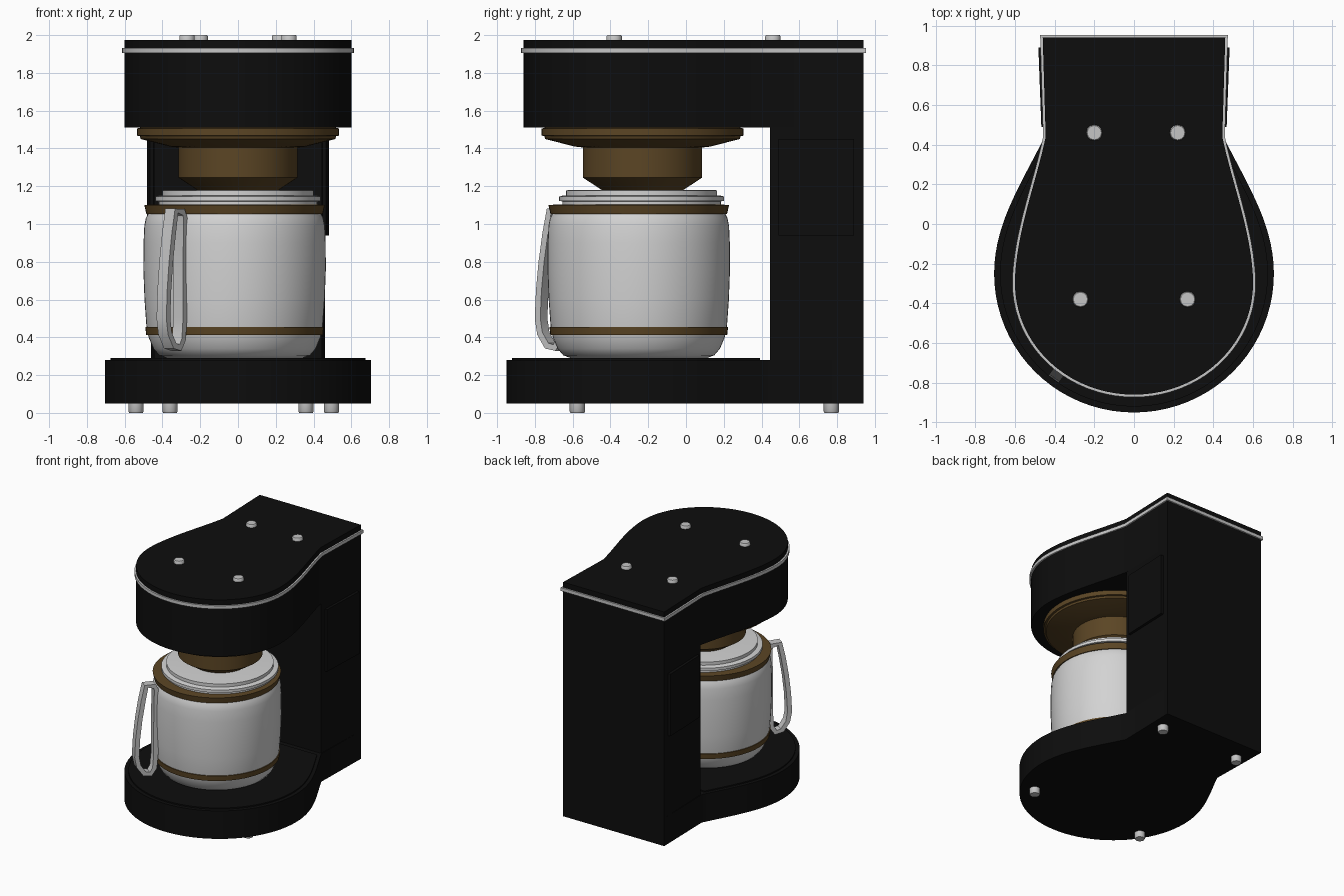
import bpy, bmesh, math
from mathutils import Vector
from mathutils.geometry import interpolate_bezier

cube = bpy.data.objects.get("Cube")
if cube:
    bpy.data.objects.remove(cube)


def material(name, rgb):
    m = bpy.data.materials.new(name)
    m.use_nodes = True
    m.diffuse_color = (*rgb, 1)
    m.node_tree.nodes["Principled BSDF"].inputs["Base Color"].default_value = (*rgb, 1)
    return m


black = material("black plastic", (0.004, 0.004, 0.004))
brown = material("brown plastic", (0.105, 0.06, 0.018))
white = material("white ceramic", (0.65, 0.65, 0.65))
metal = material("pale metal", (0.56, 0.56, 0.56))


def finish(name, bm, mat, angle=35):
    bmesh.ops.recalc_face_normals(bm, faces=bm.faces)
    me = bpy.data.meshes.new(name)
    bm.to_mesh(me)
    bm.free()
    me.materials.append(mat)
    ob = bpy.data.objects.new(name, me)
    bpy.context.collection.objects.link(ob)
    bpy.ops.object.select_all(action="DESELECT")
    ob.select_set(True)
    bpy.context.view_layer.objects.active = ob
    bpy.ops.object.shade_smooth_by_angle(angle=math.radians(angle))
    return ob


def slab(name, outline, z0, z1, mat):
    """Extrude a flat outline upward."""
    bm = bmesh.new()
    face = bm.faces.new([bm.verts.new((x, y, z0)) for x, y in outline])
    new = bmesh.ops.extrude_face_region(bm, geom=[face])["geom"]
    bmesh.ops.translate(bm, vec=(0, 0, z1 - z0),
                        verts=[v for v in new if isinstance(v, bmesh.types.BMVert)])
    return finish(name, bm, mat)


def lathe(name, profile, cx, cy, mat, n=64, angle=35):
    """Spin (radius, height) points around a vertical axis and cap the ends."""
    bm = bmesh.new()
    rings = [[bm.verts.new((cx + r * math.cos(math.tau * i / n),
                            cy + r * math.sin(math.tau * i / n), z)) for i in range(n)]
             for r, z in profile]
    for a, b in zip(rings, rings[1:]):
        for i in range(n):
            j = (i + 1) % n
            bm.faces.new((a[i], a[j], b[j], b[i]))
    bm.faces.new(rings[0])
    bm.faces.new(rings[-1])
    return finish(name, bm, mat, angle)


def keyhole(neck, h1, h2, wide, front, grow=0.0):
    """Square back, narrow neck and round front, mirrored in x."""
    half = [(0.46 + grow, 0.94 + grow)]
    bez = interpolate_bezier(*[Vector((p[0], p[1], 0)) for p in (neck, h1, h2, wide)], 16)
    half += [(v.x + grow, v.y) for v in bez]
    rx, ry = wide[0] + grow, wide[1] - front + grow
    half += [(rx * math.cos(t), wide[1] - ry * math.sin(t))
             for t in [math.pi / 2 * i / 20 for i in range(1, 20)]]
    return half + [(0, wide[1] - ry)] + [(-x, y) for x, y in reversed(half)]


def head_outline(grow=0.0):
    return keyhole((0.445, 0.44), (0.49, 0.22), (0.60, -0.06), (0.60, -0.30), -0.86, grow)


def base_outline(grow=0.0):
    return keyhole((0.45, 0.44), (0.57, 0.2), (0.705, 0.0), (0.705, -0.25), -0.95, grow)


# Housing: base, raised tray, column and overhanging head
slab("base", base_outline(), 0.05, 0.28, black)
slab("base_tray", [(x, y) for x, y in base_outline(-0.03) if y < 0.43], 0.27, 0.29, black)
slab("column", [(0.46, 0.94), (0.445, 0.445), (-0.445, 0.445), (-0.46, 0.94)], 0.27, 1.52, black)
slab("head", head_outline(), 1.51, 1.975, black)
slab("head_trim", head_outline(0.013), 1.905, 1.932, metal)

# Side panels on the column
for side, name in ((1, "left_panel"), (-1, "right_panel")):
    slab(name, [(side * x, y) for x, y in
                ((0.44, 0.89), (0.482, 0.89), (0.467, 0.49), (0.44, 0.49))], 0.94, 1.45, black)

# Feet under the base and caps on the head
for i, (x, y) in enumerate(((-0.54, -0.575), (0.495, -0.575), (-0.36, 0.77), (0.36, 0.77))):
    lathe(f"foot_{i + 1}", [(0.036, 0), (0.041, 0.008), (0.041, 0.06)], x, y, metal, 12)
for i, (x, y) in enumerate(((-0.2, 0.46), (0.22, 0.46), (-0.27, -0.38), (0.27, -0.38))):
    lathe(f"top_cap_{i + 1}", [(0.041, 1.96), (0.041, 1.993), (0.036, 2.0)], x, y, metal, 12)

# Filter holder under the head
lathe("filter_holder", [(0.2, 1.17), (0.315, 1.245), (0.315, 1.405), (0.36, 1.41), (0.515, 1.45),
                        (0.52, 1.465), (0.535, 1.468), (0.535, 1.505), (0.5, 1.515)],
      0, -0.23, brown, angle=20)

# Pot with two bands and a stepped lid
PX, PY = -0.018, -0.25
lathe("pot", [(0.36, 0.29), (0.40, 0.305), (0.43, 0.34), (0.455, 0.40), (0.467, 0.46), (0.477, 0.6),
              (0.483, 0.76), (0.482, 0.9), (0.478, 0.99), (0.47, 1.03), (0.455, 1.06)],
      PX, PY, white, angle=50)
lathe("lower_band", [(0.45, 0.412), (0.468, 0.412), (0.473, 0.455), (0.45, 0.455)], PX, PY, brown)
lathe("collar", [(0.44, 1.052), (0.467, 1.052), (0.478, 1.10), (0.44, 1.103)], PX, PY, brown)
lathe("lid", [(0.42, 1.09), (0.42, 1.12), (0.437, 1.122), (0.437, 1.145), (0.42, 1.15),
              (0.40, 1.152), (0.40, 1.178), (0.38, 1.18)], 0, -0.235, white)

# Handle: a flat strap swept around a closed loop in a plane through the pot axis
out = Vector((-0.59, -0.81, 0)).normalized()
across = Vector((-out.y, out.x, 0))
loop = [(0.485, 1.03), (0.50, 1.062), (0.565, 1.07), (0.59, 0.95), (0.615, 0.8), (0.632, 0.65),
        (0.64, 0.5), (0.625, 0.42), (0.58, 0.355), (0.53, 0.345), (0.50, 0.39), (0.49, 0.5),
        (0.49, 0.75)]
pts = [Vector((PX, PY, 0)) + out * r + Vector((0, 0, z)) for r, z in loop]
bm = bmesh.new()
rings = []
for i, p in enumerate(pts):
    tangent = (pts[(i + 1) % len(pts)] - pts[i - 1]).normalized()
    normal = tangent.cross(across)
    rings.append([bm.verts.new(p + across * a * 0.032 + normal * b * 0.018)
                  for a, b in ((-1, -1), (1, -1), (1, 1), (-1, 1))])
for i, ring in enumerate(rings):
    prev = rings[i - 1]
    for k in range(4):
        bm.faces.new((prev[k], prev[(k + 1) % 4], ring[(k + 1) % 4], ring[k]))
finish("handle", bm, metal)
